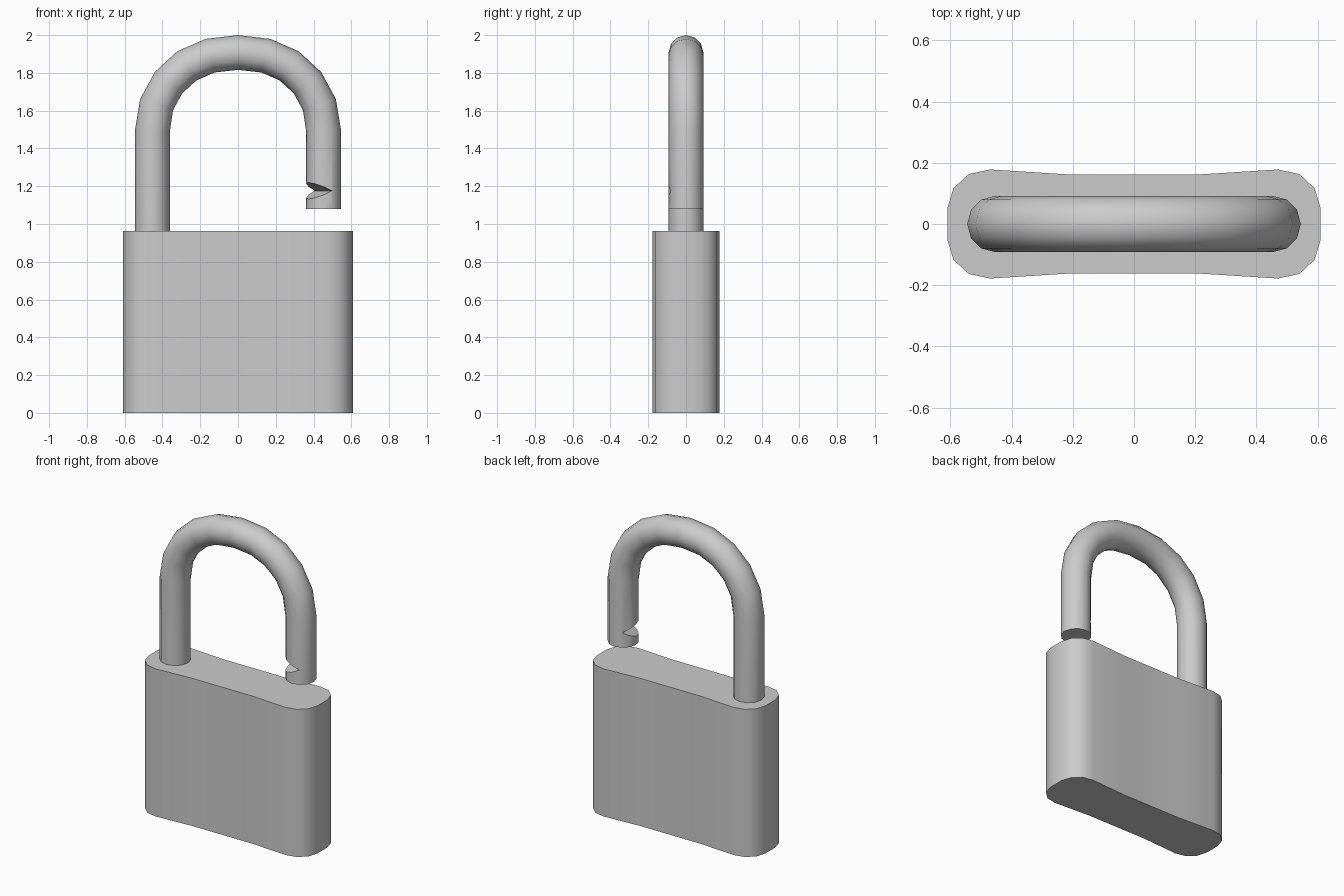
import bpy, bmesh, math
from mathutils import Vector

if "Cube" in bpy.data.objects:
    bpy.data.objects.remove(bpy.data.objects["Cube"])


def finish(name, bm):
    bmesh.ops.recalc_face_normals(bm, faces=bm.faces)
    me = bpy.data.meshes.new(name)
    bm.to_mesh(me)
    bm.free()
    ob = bpy.data.objects.new(name, me)
    bpy.context.collection.objects.link(ob)
    return ob


def activate(ob):
    bpy.ops.object.select_all(action='DESELECT')
    ob.select_set(True)
    bpy.context.view_layer.objects.active = ob


def loft(name, rings):
    bm = bmesh.new()
    loops = [[bm.verts.new(p) for p in ring] for ring in rings]
    n = len(loops[0])
    for a, b in zip(loops, loops[1:]):
        for i in range(n):
            j = (i + 1) % n
            bm.faces.new((a[i], a[j], b[j], b[i]))
    bm.faces.new(loops[0])
    bm.faces.new(loops[-1])
    return finish(name, bm)


# Lock body: one quarter of the slightly waisted outline, mirrored and extruded
quarter = [(0.61, 0.05), (0.59, 0.117), (0.54, 0.163), (0.47, 0.178), (0.215, 0.162)]
half = quarter + [(-x, y) for x, y in reversed(quarter)]
outline = half + [(-x, -y) for x, y in half]
body = loft("lock_body", [[(x, y, z) for x, y in outline] for z in (0, 0.963)])

# Shackle: twelve-sided tube along a mirrored arch, right leg lifted clear
R, LEG = 0.092, 0.453
arch = [(LEG, 1.495), (0.431, 1.632), (0.368, 1.748), (0.271, 1.837), (0.148, 1.891)]
path = [(-LEG, 0.955)] + [(-x, z) for x, z in arch] + [(0, 1.908)]
path += arch[::-1] + [(LEG, 1.08)]
path = [Vector((x, 0, z)) for x, z in path]
rings = []
for i, p in enumerate(path):
    before = (p - path[i - 1]).normalized() if i else Vector((0, 0, 1))
    after = (path[i + 1] - p).normalized() if i < len(path) - 1 else before
    t = (before + after).normalized()
    normal = Vector((-t.z, 0, t.x))
    rings.append([p + R * (math.cos(a) * normal + Vector((0, math.sin(a), 0)))
                  for a in (k * math.tau / 12 for k in range(12))])
shackle = loft("shackle", rings)

# Locking notch: V wedge cut to the leg axis, turned thirty degrees forward
out = Vector((-math.cos(math.radians(30)), -0.5, 0))
side = Vector((-out.y, out.x, 0))
apex = Vector((LEG, 0, 1.176)) + out * 0.001
wedge = [apex, apex + out * 0.2 + Vector((0, 0, 0.096)),
         apex + out * 0.2 - Vector((0, 0, 0.096))]
cutter = loft("notch_cutter", [[p + side * s for p in wedge] for s in (-0.2, 0.2)])
cutter.hide_render = True
mod = shackle.modifiers.new("notch", 'BOOLEAN')
mod.operation = 'DIFFERENCE'
mod.solver = 'EXACT'
mod.object = cutter
activate(shackle)
bpy.ops.object.modifier_apply(modifier=mod.name)
bpy.data.objects.remove(cutter)

# Smooth rounded sides, crisp rims
for ob in (body, shackle):
    activate(ob)
    bpy.ops.object.shade_smooth_by_angle(angle=math.radians(40))
